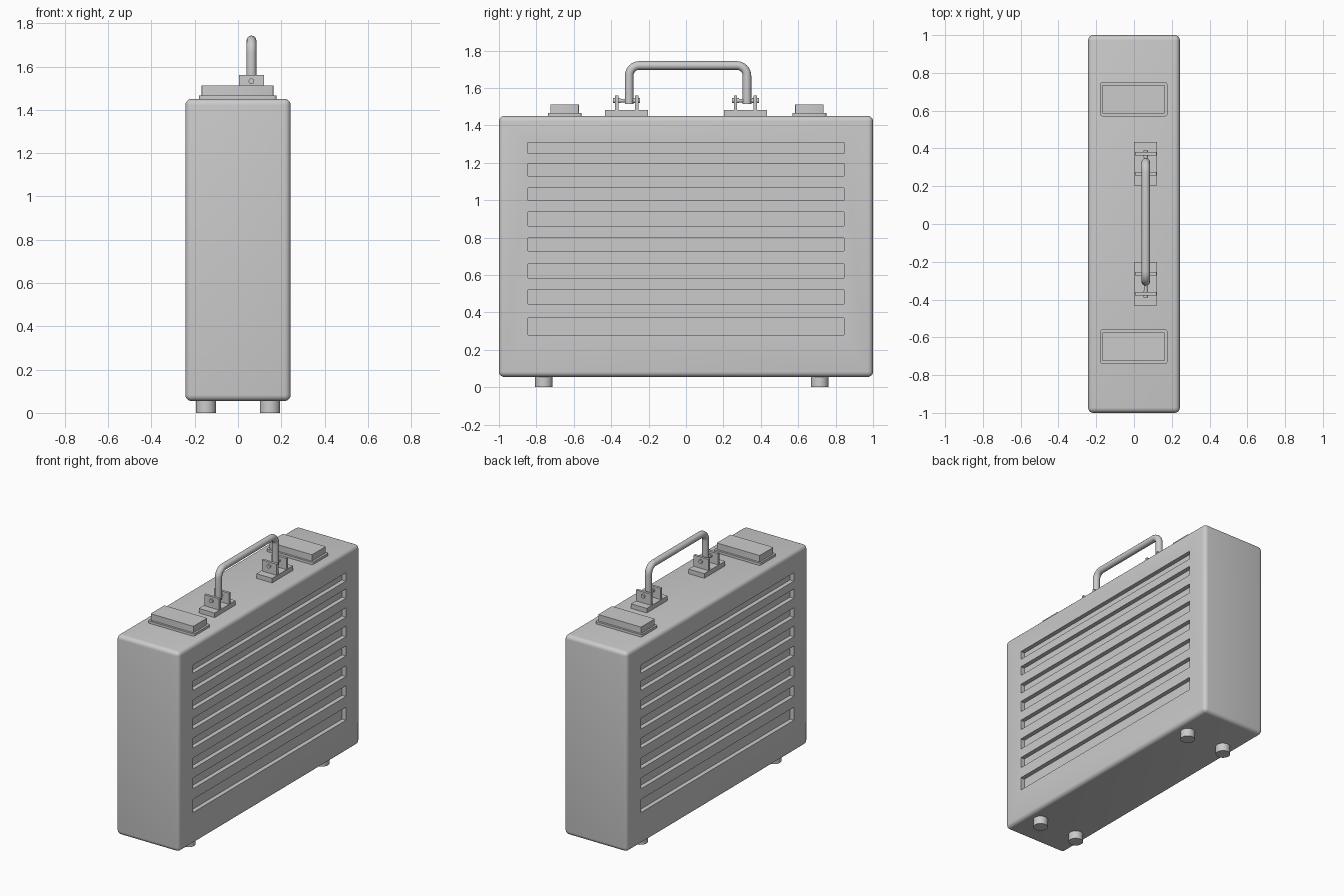
import bpy, bmesh, math
from mathutils import Matrix, Vector

if "Cube" in bpy.data.objects:
    bpy.data.objects.remove(bpy.data.objects["Cube"])


def finish(name, bm, smooth=True):
    me = bpy.data.meshes.new(name)
    bm.to_mesh(me)
    bm.free()
    ob = bpy.data.objects.new(name, me)
    bpy.context.collection.objects.link(ob)
    if smooth:
        bpy.ops.object.select_all(action='DESELECT')
        ob.select_set(True)
        bpy.context.view_layer.objects.active = ob
        bpy.ops.object.shade_smooth_by_angle(angle=math.radians(35))
    return ob


def add_box(bm, x, y, z):
    lo, hi = Vector((x[0], y[0], z[0])), Vector((x[1], y[1], z[1]))
    m = Matrix.Translation((lo + hi) / 2) @ Matrix.Diagonal((*(hi - lo), 1))
    bmesh.ops.create_cube(bm, size=1, matrix=m)


def box(name, x, y, z, bevel=0, segments=3, upright_only=False):
    bm = bmesh.new()
    add_box(bm, x, y, z)
    if bevel:
        edges = [e for e in bm.edges if not upright_only
                 or abs(e.verts[0].co.z - e.verts[1].co.z) > 1e-4]
        bmesh.ops.bevel(bm, geom=edges, offset=bevel, segments=segments,
                        profile=0.5, affect='EDGES')
    return finish(name, bm, smooth=bool(bevel))


def cylinder(name, loc, r, depth, along_y=False, sides=24):
    bm = bmesh.new()
    m = Matrix.Translation(loc)
    if along_y:
        m = m @ Matrix.Rotation(math.pi / 2, 4, 'X')
    bmesh.ops.create_cone(bm, cap_ends=True, segments=sides, radius1=r,
                          radius2=r, depth=depth, matrix=m)
    return finish(name, bm)


# Case body with rounded edges
body = box("case_body", (-0.243, 0.243), (-1, 1), (0.055, 1.45), 0.028, 5)

# Long recessed slots on both broad sides
slots = [(1.25, 1.308), (1.13, 1.195), (0.998, 1.064), (0.861, 0.936),
         (0.727, 0.797), (0.583, 0.658), (0.444, 0.519), (0.278, 0.369)]
bm = bmesh.new()
for z in slots:
    add_box(bm, (0.213, 0.3), (-0.845, 0.845), z)
    add_box(bm, (-0.3, -0.213), (-0.845, 0.845), z)
cutter = finish("slot_cutter", bm, smooth=False)
mod = body.modifiers.new("slots", 'BOOLEAN')
mod.object = cutter
mod.operation = 'DIFFERENCE'
mod.solver = 'EXACT'
bpy.context.view_layer.objects.active = body
bpy.ops.object.modifier_apply(modifier=mod.name)
bpy.data.objects.remove(cutter, do_unlink=True)

# Four round feet
for x in (-0.148, 0.148):
    for y in (-0.76, 0.715):
        cylinder("foot", (x, y, 0.0325), 0.047, 0.065)

for y in (-0.649, 0.66):
    # Latch: thin base plate with a raised block
    box("latch_base", (-0.18, 0.177), (y - 0.09, y + 0.09), (1.44, 1.467),
        0.012, 3, True)
    box("latch_block", (-0.168, 0.163), (y - 0.076, y + 0.076), (1.46, 1.512),
        0.004, 2, True)

HX = 0.062
for y in (-0.317, 0.318):
    # Handle bracket: base plate, two lugs and a hinge pin with collars
    box("handle_bracket", (0.0, 0.122), (y - 0.115, y + 0.115), (1.44, 1.482))
    for dy in (-0.053, 0.053):
        box("bracket_lug", (0.005, 0.12), (y + dy - 0.009, y + dy + 0.009),
            (1.475, 1.56))
        cylinder("pin_collar", (HX, y + dy, 1.532), 0.013, 0.038, True, 16)
    cylinder("hinge_pin", (HX, y, 1.532), 0.009, 0.13, True, 16)

# Round handle bar swept along a rounded U path
y0, y1, zt, r = -0.304, 0.326, 1.72, 0.055
path = [(y0, 1.515)]
for cy, start in ((y0 + r, math.pi), (y1 - r, math.pi / 2)):
    for i in range(9):
        a = start - i * math.pi / 16
        path.append((cy + r * math.cos(a), zt - r + r * math.sin(a)))
path.append((y1, 1.515))
cu = bpy.data.curves.new("handle", 'CURVE')
cu.dimensions = '3D'
cu.bevel_depth = 0.023
cu.bevel_resolution = 4
cu.use_fill_caps = True
sp = cu.splines.new('POLY')
sp.points.add(len(path) - 1)
for p, (y, z) in zip(sp.points, path):
    p.co = (HX, y, z, 1)
sp.use_smooth = True
handle = bpy.data.objects.new("handle", cu)
bpy.context.collection.objects.link(handle)
